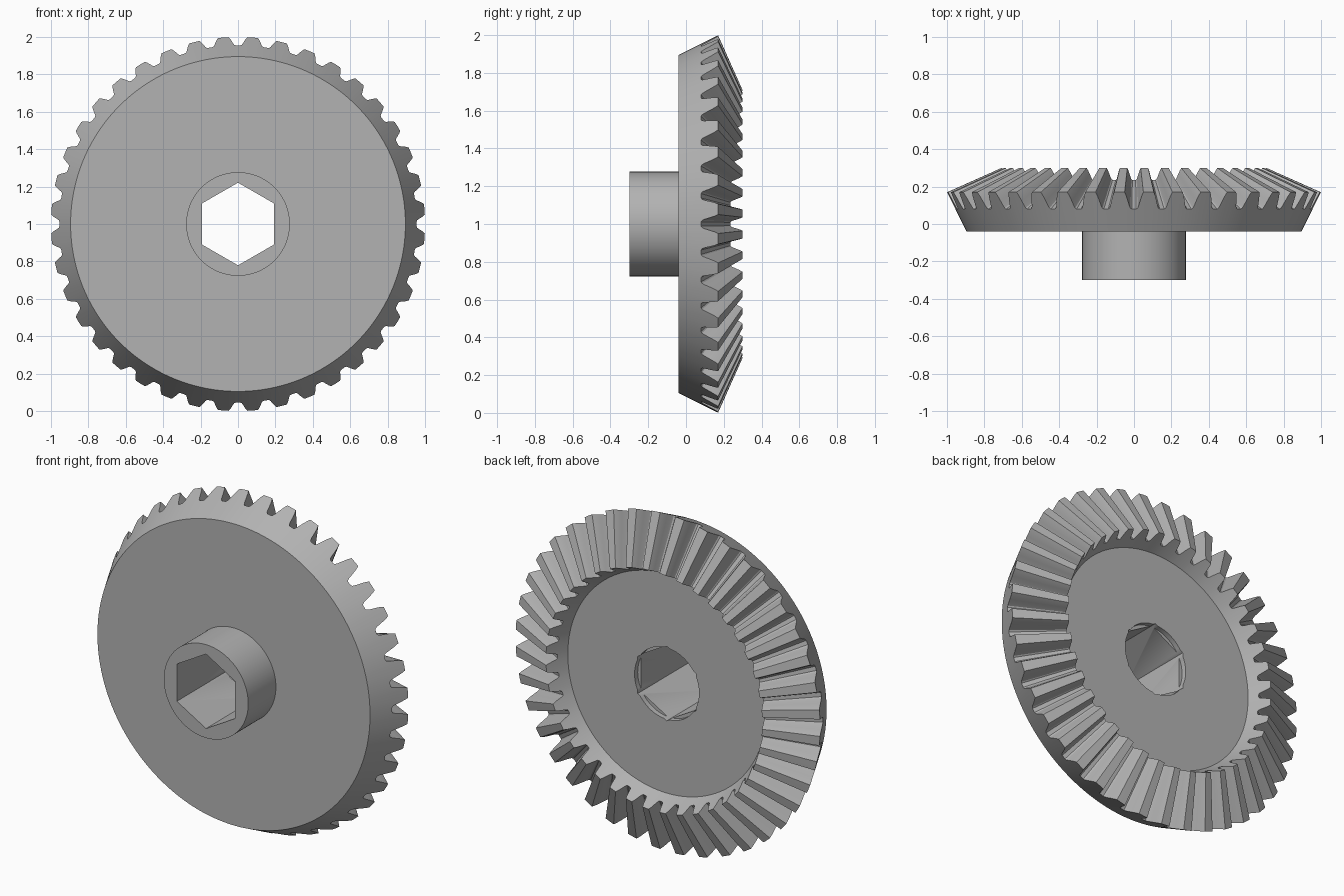
import bpy, bmesh, math
from mathutils import Matrix, Vector

cube = bpy.data.objects.get("Cube")
if cube:
    bpy.data.objects.remove(cube, do_unlink=True)

TEETH = 40
CENTRE_Z = 1.0
APEX_Y = 0.616          # point where all tooth lines meet
INNER = 0.71            # inner tooth end as a fraction of the outer end
TIP, ROOT = (1.0, 0.17), (0.955, 0.08)   # radius and y at the outer end

# Half of one pitch, from gap centre to tooth centre: (pitch fraction, height)
half = [(0, 0), (0.08, 0), (0.13, 0.06), (0.165, 0.2),
        (0.215, 0.5), (0.265, 0.78), (0.32, 1), (0.5, 1)]
pitch = half + [(1 - p, h) for p, h in reversed(half[1:-1])]
section = [((k + p) * math.tau / TEETH, h) for k in range(TEETH) for p, h in pitch]


def plain_ring(radius, y):
    return [(radius, y)] * len(section)


def tooth_ring(scale):
    ring = []
    for _, h in section:
        r = ROOT[0] + (TIP[0] - ROOT[0]) * h
        y = ROOT[1] + (TIP[1] - ROOT[1]) * h
        ring.append((r * scale, APEX_Y + (y - APEX_Y) * scale))
    return ring


# Gear body: rings from the back disc, over the teeth, to the hub face
rings = [plain_ring(0.65, 0.18), tooth_ring(INNER), tooth_ring(1),
         plain_ring(0.895, -0.04), plain_ring(0.277, -0.04), plain_ring(0.277, -0.30)]
bm = bmesh.new()
loops = []
for ring in rings:
    loops.append([bm.verts.new((r * math.sin(a), y, CENTRE_Z + r * math.cos(a)))
                  for (r, y), (a, _) in zip(ring, section)])
n = len(section)
for lower, upper in zip(loops, loops[1:]):
    for i in range(n):
        j = (i + 1) % n
        bm.faces.new((lower[i], lower[j], upper[j], upper[i]))
bm.faces.new(loops[0])
bm.faces.new(loops[-1])
bmesh.ops.recalc_face_normals(bm, faces=bm.faces)
mesh = bpy.data.meshes.new("bevel_gear")
bm.to_mesh(mesh)
bm.free()
gear = bpy.data.objects.new("bevel_gear", mesh)
bpy.context.collection.objects.link(gear)

steel = bpy.data.materials.new("steel_grey")
steel.use_nodes = True
steel.diffuse_color = (0.45, 0.45, 0.45, 1)
steel.node_tree.nodes["Principled BSDF"].inputs["Base Color"].default_value = (0.45, 0.45, 0.45, 1)
mesh.materials.append(steel)


def cut_bore(name, sides, radius, y_front, y_back):
    """Cut a prism along y out of the gear, with one corner pointing up."""
    bm = bmesh.new()
    bmesh.ops.create_cone(bm, cap_ends=True, segments=sides, radius1=radius,
                          radius2=radius, depth=y_back - y_front)
    top = max(bm.verts, key=lambda v: v.co.y)
    spin = math.pi / 2 - math.atan2(top.co.y, top.co.x)
    place = (Matrix.Translation(Vector((0, (y_front + y_back) / 2, CENTRE_Z)))
             @ Matrix.Rotation(math.pi / 2, 4, "X") @ Matrix.Rotation(spin, 4, "Z"))
    bmesh.ops.transform(bm, matrix=place, verts=bm.verts)
    data = bpy.data.meshes.new(name)
    bm.to_mesh(data)
    bm.free()
    data.materials.append(steel)
    cutter = bpy.data.objects.new(name, data)
    bpy.context.collection.objects.link(cutter)
    cutter.hide_render = True
    mod = gear.modifiers.new(name, "BOOLEAN")
    mod.operation = "DIFFERENCE"
    mod.solver = "EXACT"
    mod.object = cutter
    bpy.ops.object.modifier_apply(modifier=name)
    bpy.data.objects.remove(cutter, do_unlink=True)


bpy.ops.object.select_all(action="DESELECT")
gear.select_set(True)
bpy.context.view_layer.objects.active = gear

# Hexagonal shaft bore and the shallow round recess at its back end
cut_bore("hex_bore", 6, 0.221, -0.5, 0.5)
cut_bore("round_recess", 64, 0.212, 0.15, 0.5)

bpy.ops.object.shade_smooth_by_angle(angle=math.radians(30))
